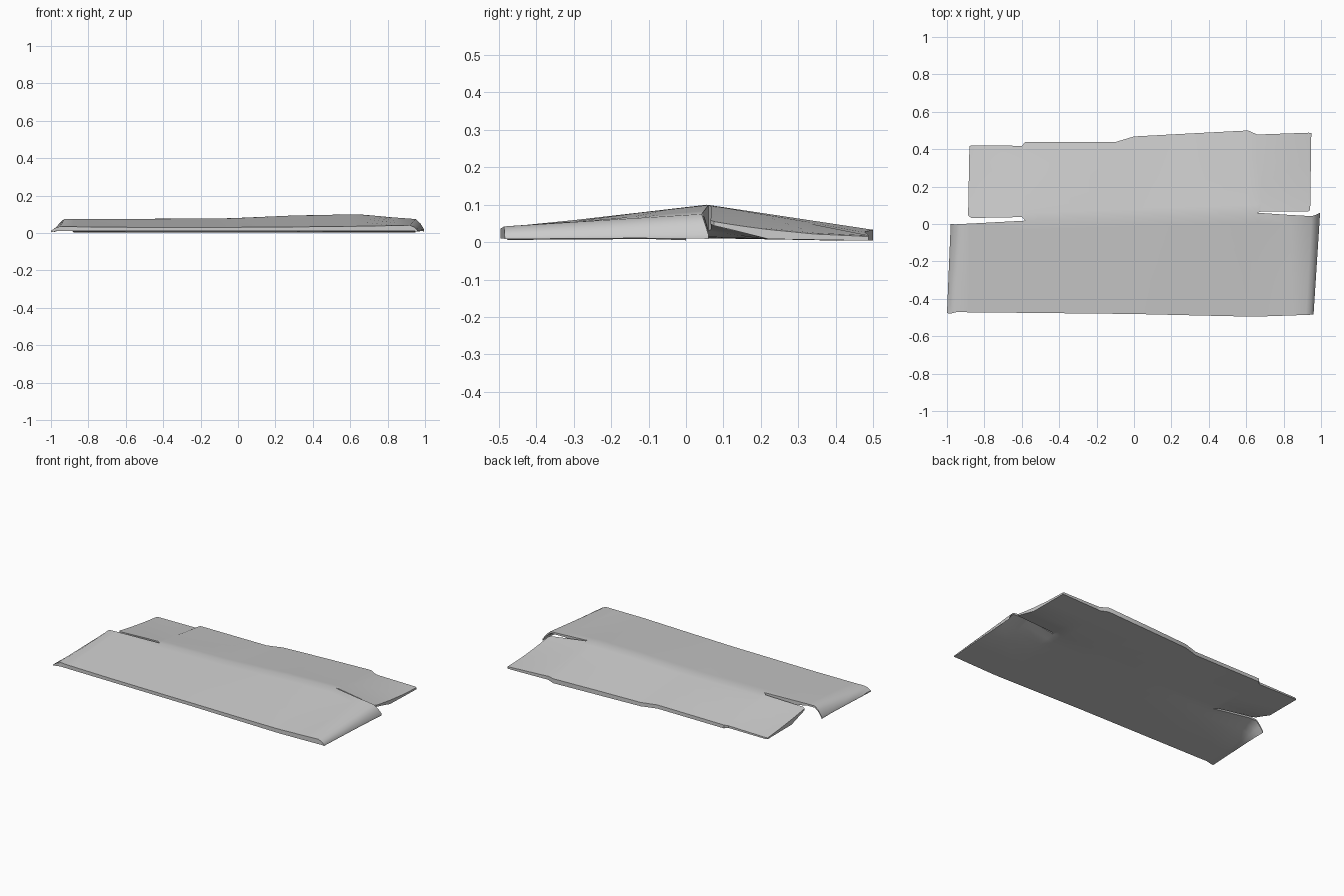
import bpy
import bmesh

cube = bpy.data.objects.get("Cube")
if cube:
    bpy.data.objects.remove(cube, do_unlink=True)

# One plain card colour
card = bpy.data.materials.new("grey_card")
card.use_nodes = True
card.diffuse_color = (0.6, 0.6, 0.6, 1)
shader = card.node_tree.nodes["Principled BSDF"]
shader.inputs["Base Color"].default_value = card.diffuse_color
shader.inputs["Roughness"].default_value = 0.8

FLAP = 0.011
ROWS = (0, 0.1, 0.2, 0.35, 0.65, 1)

# Shared ridge line between the two slits
fold = [(-0.58, 0.018, 0.076), (-0.1, 0.035, 0.078), (0, 0.04, 0.081),
        (0.3, 0.048, 0.094), (0.61, 0.056, 0.1), (0.66, 0.06, 0.099)]


def section(ridge, outer, floor_drop, sag=0.0):
    """Closed ring: top from ridge to outer edge, then the underside back."""
    top, under = [], []
    # The underside lifts beside the slits, more so towards the ends
    lift = min(1, max(0, (abs(ridge[0]) - 0.6) / 0.25))
    for t in ROWS:
        x, y, z = (a + (b - a) * t for a, b in zip(ridge, outer))
        z -= sag * 4 * t * (1 - t)
        floor = 0.011 - floor_drop * t
        rise = lift * max(0, 1 - t / 0.35) * (ridge[2] - FLAP - floor)
        top.append((x, y, z))
        under.append((x, y, min(floor + rise, z - 0.007)))
    return top + under[::-1]


def loft(bm, rings):
    """Skin the rings and cap the ends, open along the shared ridge."""
    grid = [[bm.verts.new(p) for p in ring] for ring in rings]
    n = len(grid[0])
    for a, b, ring_a, ring_b in zip(grid, grid[1:], rings, rings[1:]):
        inner_open = ring_a[0] in fold and ring_b[0] in fold
        for i in range(n - 1 if inner_open else n):
            j = (i + 1) % n
            bm.faces.new((a[i], a[j], b[j], b[i]))
    for end in (grid[0], grid[-1]):
        for i in range(n // 2 - 1):
            bm.faces.new((end[i], end[i + 1], end[n - 2 - i], end[n - 1 - i]))


# Front panel, with both ends bent down
front_edge = [(-0.475, 0.031), (-0.48, 0.031), (-0.481, 0.031),
              (-0.488, 0.033), (-0.495, 0.036), (-0.495, 0.037)]
front = [((-0.98, 0, 0.016), (-1, -0.477, 0.013)),
         ((-0.955, -0.002, 0.052), (-0.975, -0.478, 0.028)),
         ((-0.93, 0, 0.075), (-0.95, -0.471, 0.036)),
         ((-0.88, 0.002, 0.076), (-0.88, -0.472, 0.034))]
front += [(r, (r[0], *e)) for r, e in zip(fold, front_edge)]
front += [((0.84, 0.048, 0.083), (0.84, -0.489, 0.04)),
          ((0.95, 0.042, 0.075), (0.92, -0.486, 0.042)),
          ((0.975, 0.05, 0.052), (0.945, -0.485, 0.03)),
          ((0.995, 0.06, 0.02), (0.96, -0.484, 0.015))]

# Back panel, with a steeper flap at each end
back_edge = [(0.439, 0.026), (0.438, 0.028), (0.468, 0.029),
             (0.484, 0.032), (0.5, 0.033), (0.478, 0.028)]
back = [((-0.887, 0.045, 0.064), (-0.88, 0.415, 0.013), 0.004),
        ((-0.87, 0.032, 0.066), (-0.87, 0.42, 0.014), 0.004),
        ((-0.6, 0.037, 0.074), (-0.6, 0.418, 0.018), 0.002)]
back += [(r, (r[0], *e)) for r, e in zip(fold, back_edge)]
back += [((0.68, 0.067, 0.096), (0.68, 0.479, 0.026), 0.002),
         ((0.93, 0.066, 0.059), (0.935, 0.488, 0.018), 0.008),
         ((0.942, 0.075, 0.055), (0.948, 0.487, 0.015), 0.008)]

bm = bmesh.new()
loft(bm, [section(r, e, 0.001) for r, e in front])
loft(bm, [section(r, e, 0.007, *sag) for r, e, *sag in back])
bmesh.ops.remove_doubles(bm, verts=bm.verts[:], dist=0.0003)
bmesh.ops.recalc_face_normals(bm, faces=bm.faces[:])
mesh = bpy.data.meshes.new("folded_card_sheet")
bm.to_mesh(mesh)
bm.free()
mesh.materials.append(card)
sheet = bpy.data.objects.new("folded_card_sheet", mesh)
bpy.context.collection.objects.link(sheet)

# Smooth panels with crisp outer edges
bpy.ops.object.select_all(action="DESELECT")
sheet.select_set(True)
bpy.context.view_layer.objects.active = sheet
bpy.ops.object.shade_smooth_by_angle(angle=0.8)
